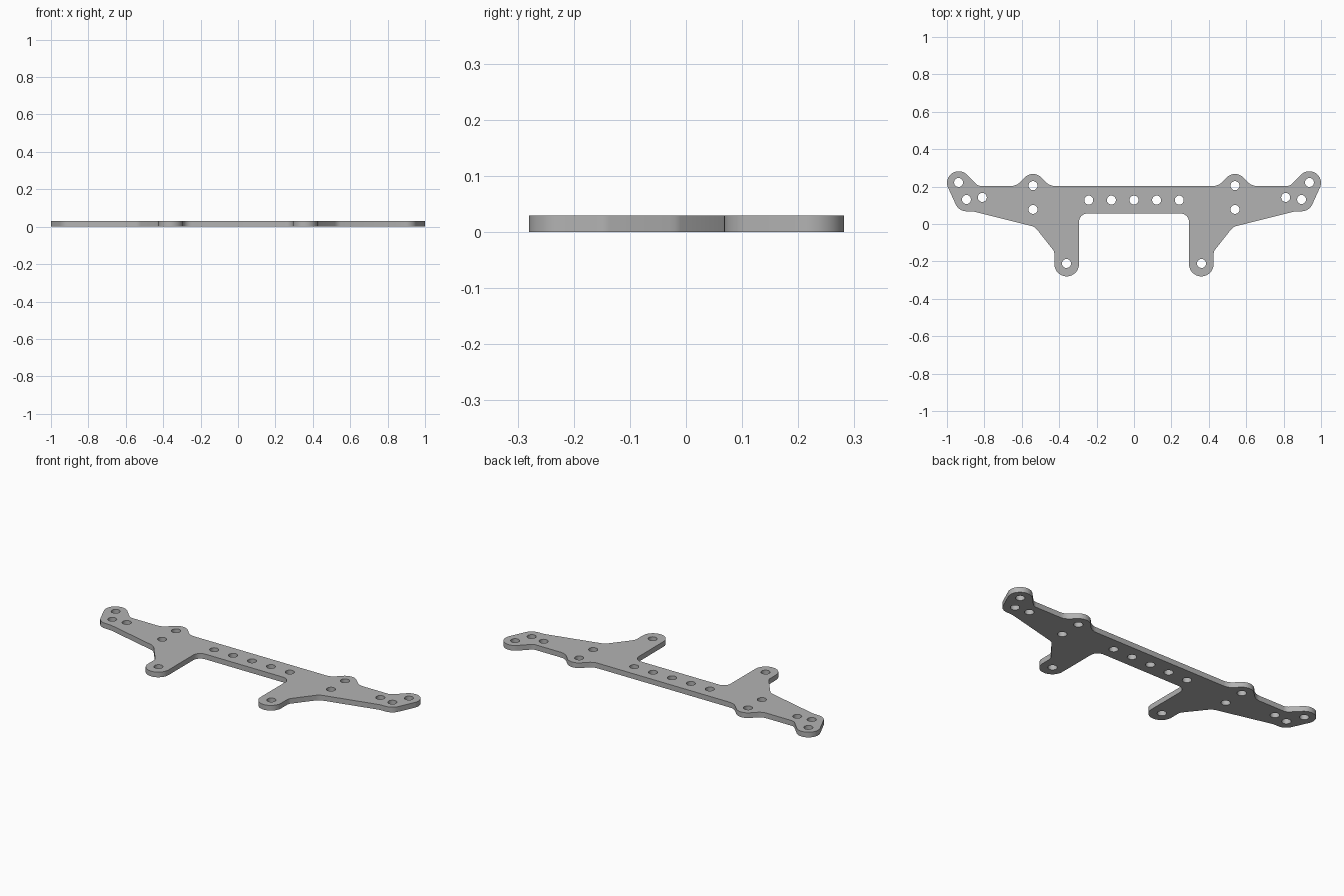
import bpy, bmesh, math
from mathutils import Vector

THICKNESS = 0.03
HOLE_RADIUS = 0.024

if "Cube" in bpy.data.objects:
    bpy.data.objects.remove(bpy.data.objects["Cube"])

# Right half of the outline: corner x, y and fillet radius, clockwise from the top edge
half_outline = [
    (0.45, 0.203, 0.07), (0.54, 0.293, 0.062), (0.63, 0.203, 0.07),     # hole ear
    (0.833, 0.203, 0.04), (0.911, 0.282, 0.062),                        # end ear
    (1.034, 0.282, 0.062), (0.937, 0.069, 0.062), (0.86, 0.067, 0),     # end tip
    (0.53, -0.015, 0.06), (0.426, -0.147, 0.04),                        # sloped shoulder
    (0.426, -0.28, 0.066), (0.294, -0.28, 0.066), (0.294, 0.056, 0.045) # leg
]
half_holes = [(0.121, 0.128), (0.242, 0.128), (0.54, 0.205), (0.54, 0.078),
              (0.938, 0.222), (0.896, 0.131), (0.811, 0.142), (0.361, -0.211)]


def rounded(corners):
    """Replace every corner of a closed outline by a fillet arc."""
    points = []
    for i, (x, y, radius) in enumerate(corners):
        p = Vector((x, y))
        a = (Vector(corners[i - 1][:2]) - p).normalized()
        b = (Vector(corners[(i + 1) % len(corners)][:2]) - p).normalized()
        if radius == 0:
            points.append(p)
            continue
        half = a.angle(b) / 2
        center = p + (a + b).normalized() * radius / math.sin(half)
        start = p + a * radius / math.tan(half) - center
        end = p + b * radius / math.tan(half) - center
        sweep = start.angle_signed(end)
        steps = max(4, round(abs(sweep) / math.radians(8)))
        for k in range(steps + 1):
            t = -sweep * k / steps
            points.append(center + Vector((start.x * math.cos(t) - start.y * math.sin(t),
                                           start.x * math.sin(t) + start.y * math.cos(t))))
    return points


def circle(x, y, radius, sides=32):
    return [Vector((x + radius * math.cos(math.tau * k / sides),
                    y + radius * math.sin(math.tau * k / sides))) for k in range(sides)]


def add_loop(bm, points):
    verts = [bm.verts.new((p.x, p.y, 0)) for p in points]
    for i, v in enumerate(verts):
        bm.edges.new((verts[i - 1], v))


# Mounting plate: mirrored outline with holes, filled and extruded
outline = half_outline + [(-x, y, r) for x, y, r in reversed(half_outline)]
holes = [(0, 0.128)] + half_holes + [(-x, y) for x, y in half_holes]
bm = bmesh.new()
add_loop(bm, rounded(outline))
for x, y in holes:
    add_loop(bm, circle(x, y, HOLE_RADIUS))
bmesh.ops.remove_doubles(bm, verts=bm.verts[:], dist=0.0005)
bmesh.ops.triangle_fill(bm, use_beauty=True, use_dissolve=False, edges=bm.edges[:])
extruded = bmesh.ops.extrude_face_region(bm, geom=bm.faces[:], use_keep_orig=True)
top = [g for g in extruded["geom"] if isinstance(g, bmesh.types.BMVert)]
bmesh.ops.translate(bm, vec=(0, 0, THICKNESS), verts=top)
bmesh.ops.recalc_face_normals(bm, faces=bm.faces[:])

mesh = bpy.data.meshes.new("mounting_plate")
bm.to_mesh(mesh)
bm.free()
plate = bpy.data.objects.new("mounting_plate", mesh)
bpy.context.collection.objects.link(plate)

# Plain grey material
grey = bpy.data.materials.new("plain_grey")
grey.use_nodes = True
color = (0.45, 0.45, 0.45, 1)
grey.diffuse_color = color
grey.node_tree.nodes["Principled BSDF"].inputs["Base Color"].default_value = color
mesh.materials.append(grey)

# Smooth curved walls, sharp rims
bpy.ops.object.select_all(action="DESELECT")
plate.select_set(True)
bpy.context.view_layer.objects.active = plate
bpy.ops.object.shade_smooth_by_angle(angle=math.radians(30))
